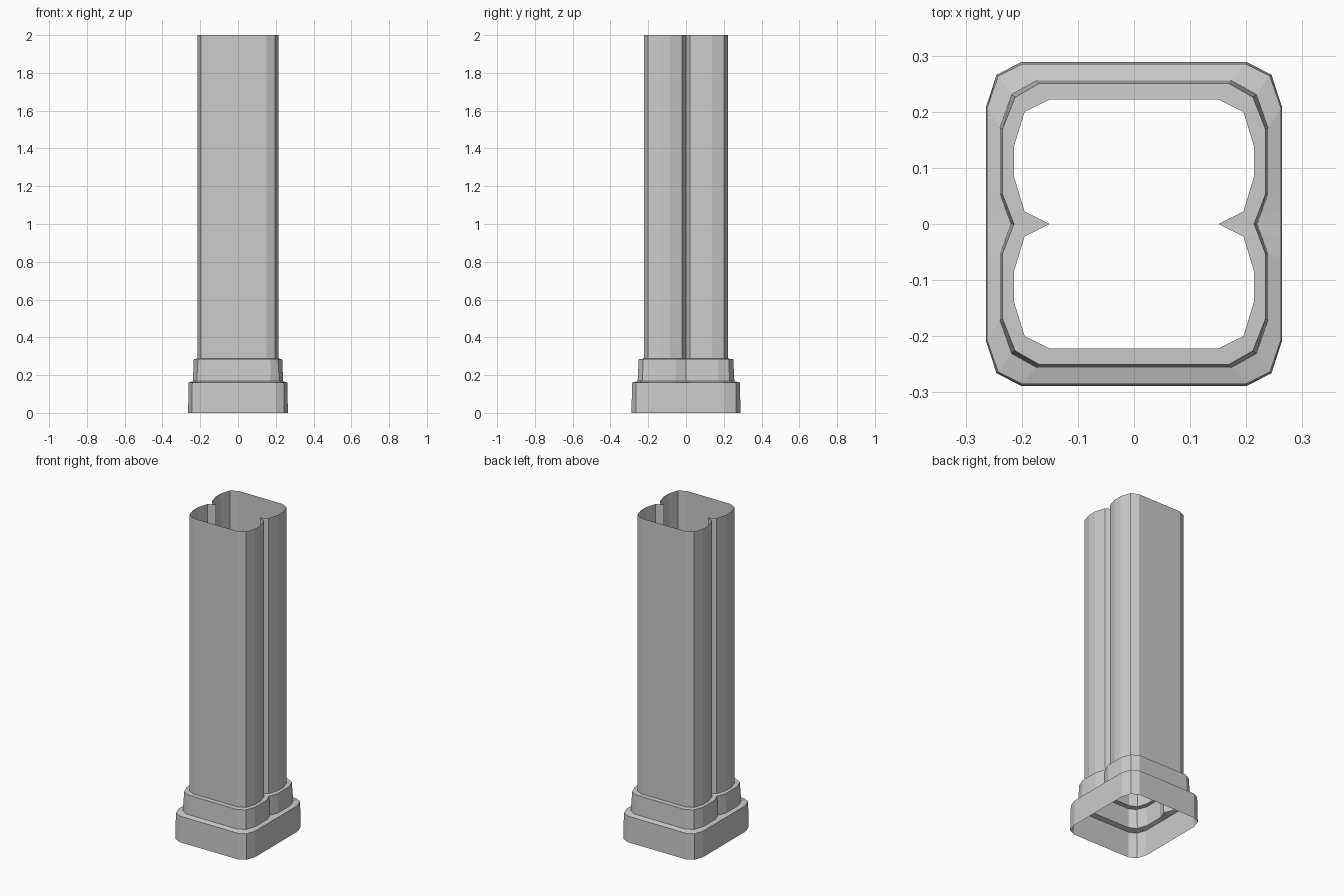
import bpy, bmesh

if "Cube" in bpy.data.objects:
    bpy.data.objects.remove(bpy.data.objects["Cube"])

# Quarter outlines, from the front/back wall round to the side's middle
SHAFT = [(.15, .222), (.195, .2), (.214, .138), (.214, .085), (.195, .022), (.151, 0)]
COLLAR_TOP = [(.17, .25), (.212, .226), (.234, .17), (.234, .052), (.221, .018), (.214, 0)]
COLLAR_LOW = [(.173, .256), (.218, .231), (.239, .171), (.239, .055), (.226, .018), (.219, 0)]
BASE_TOP = [(.2, .285), (.242, .264), (.262, .207), (.262, .06), (.262, .02), (.262, 0)]
BASE_LOW = [(.2, .289), (.245, .266), (.264, .208), (.264, .06), (.264, .02), (.264, 0)]


def outline(quarter):
    right = quarter + [(x, -y) for x, y in quarter[-2::-1]]
    return right + [(-x, y) for x, y in reversed(right)]


def loft(name, sections):
    """Open shell through (quarter outline, z) sections, listed bottom to top."""
    bm = bmesh.new()
    rings = [[bm.verts.new((x, y, z)) for x, y in outline(q)] for q, z in sections]
    for low, high in zip(rings, rings[1:]):
        n = len(low)
        for i in range(n):
            j = (i + 1) % n
            bm.faces.new((low[j], low[i], high[i], high[j]))
    mesh = bpy.data.meshes.new(name)
    bm.to_mesh(mesh)
    bm.free()
    obj = bpy.data.objects.new(name, mesh)
    bpy.context.collection.objects.link(obj)
    return obj


# Plinth with its ledge
loft("base", [(BASE_LOW, 0), (BASE_TOP, .16), (COLLAR_LOW, .168)])
# Tapered collar with its ledge
loft("collar", [(COLLAR_LOW, .168), (COLLAR_TOP, .286), (SHAFT, .287)])
# Grooved hollow shaft, open at the top
loft("shaft", [(SHAFT, .287), (SHAFT, 2)])
